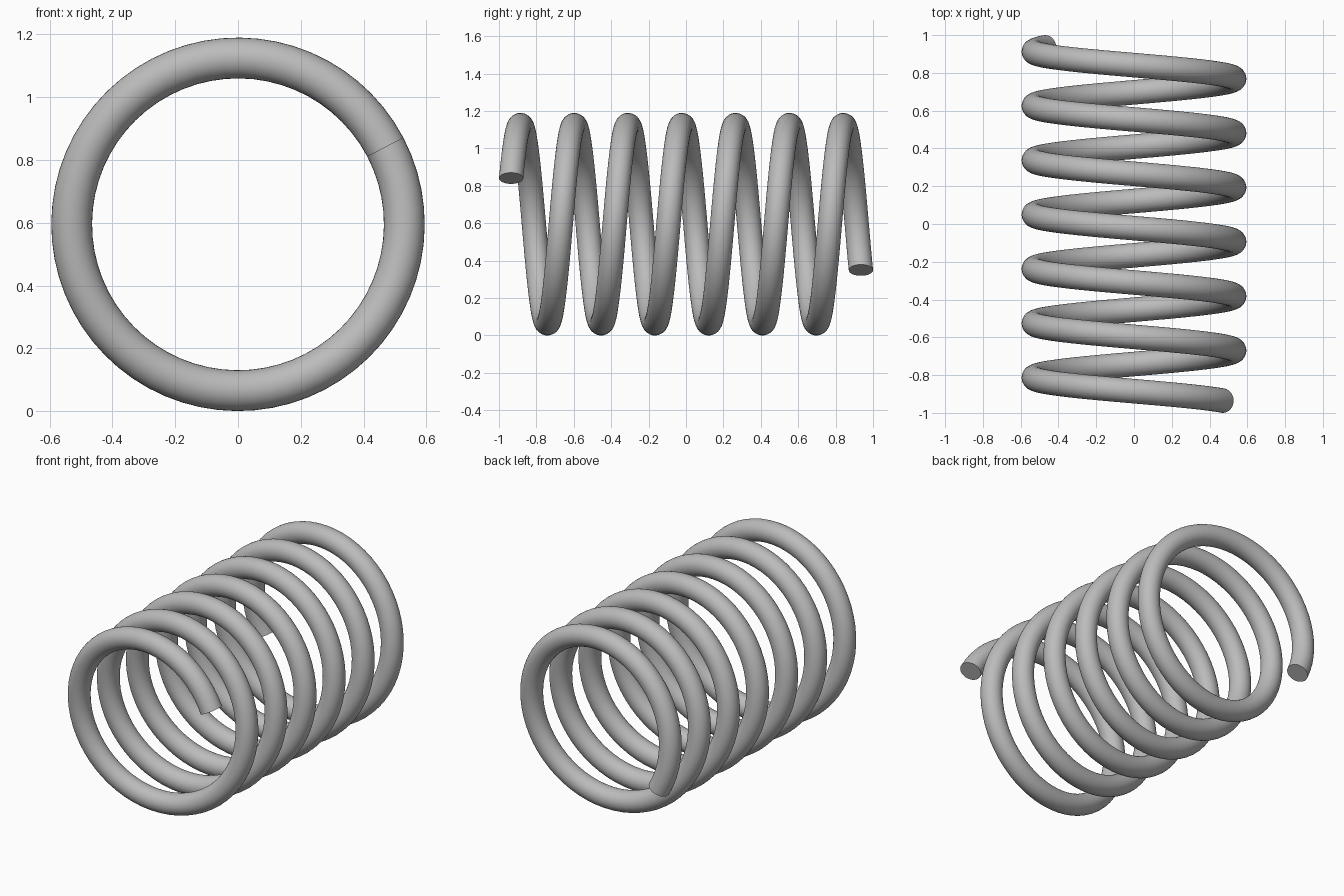
import bpy, bmesh, math

if "Cube" in bpy.data.objects:
    bpy.data.objects.remove(bpy.data.objects["Cube"], do_unlink=True)

# Dimensions
WIRE = 0.065
COIL = 0.53
TURNS = 6.5
START = math.radians(27.6)
HALF_LENGTH = 1 - WIRE
STEPS_PER_TURN = 64
SIDES = 32


def grey_material():
    mat = bpy.data.materials.new("steel grey")
    mat.use_nodes = True
    colour = (0.5, 0.5, 0.5, 1)
    mat.diffuse_color = colour
    mat.node_tree.nodes["Principled BSDF"].inputs["Base Color"].default_value = colour
    return mat


def wire_ring(bm, t):
    """Circular wire section in the radial plane, at fraction t of the coil."""
    turn = START + t * TURNS * math.tau
    y = (2 * t - 1) * HALF_LENGTH
    ring = []
    for i in range(SIDES):
        a = math.tau * i / SIDES
        radius = COIL + WIRE * math.cos(a)
        ring.append(bm.verts.new((radius * math.cos(turn),
                                  y + WIRE * math.sin(a),
                                  radius * math.sin(turn) + COIL + WIRE)))
    return ring


# Coiled wire swept along the front-to-back axis
bm = bmesh.new()
steps = int(TURNS * STEPS_PER_TURN)
rings = [wire_ring(bm, s / steps) for s in range(steps + 1)]
for a, b in zip(rings, rings[1:]):
    for i in range(SIDES):
        j = (i + 1) % SIDES
        bm.faces.new((a[i], a[j], b[j], b[i]))

# Flat cut ends
bm.faces.new(rings[0])
bm.faces.new(rings[-1])
bmesh.ops.recalc_face_normals(bm, faces=bm.faces)

mesh = bpy.data.meshes.new("coil_spring")
bm.to_mesh(mesh)
bm.free()
spring = bpy.data.objects.new("coil_spring", mesh)
bpy.context.collection.objects.link(spring)
mesh.materials.append(grey_material())

# Smooth wire with crisp ends
bpy.context.view_layer.objects.active = spring
spring.select_set(True)
bpy.ops.object.shade_smooth_by_angle(angle=math.radians(40))
